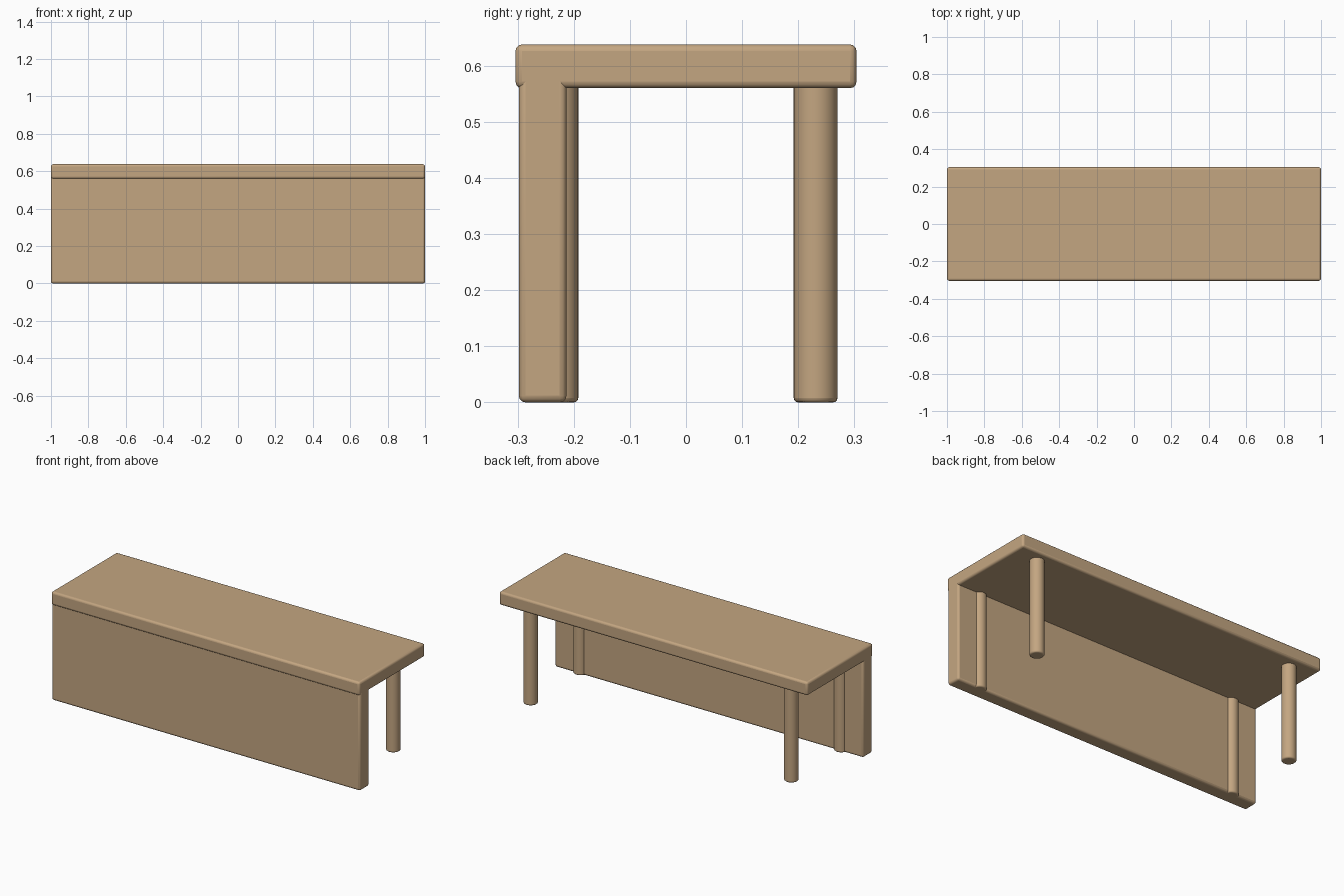
import bpy

if "Cube" in bpy.data.objects:
    bpy.data.objects.remove(bpy.data.objects["Cube"])

wood = bpy.data.materials.new("wood")
wood.diffuse_color = (0.55, 0.38, 0.22, 1)
wood.use_nodes = True
wood.node_tree.nodes["Principled BSDF"].inputs["Base Color"].default_value = wood.diffuse_color


def finish(obj, name, bevel):
    """Name, colour, round the edges and smooth."""
    obj.name = name
    obj.data.materials.append(wood)
    mod = obj.modifiers.new("rounded_edges", 'BEVEL')
    mod.width = bevel
    mod.segments = 3
    mod.limit_method = 'ANGLE'
    mod.angle_limit = 0.8
    bpy.ops.object.shade_smooth_by_angle()


def board(name, lo, hi, bevel=0.012):
    bpy.ops.mesh.primitive_cube_add(size=1, location=[(a + b) / 2 for a, b in zip(lo, hi)])
    obj = bpy.context.object
    obj.scale = [b - a for a, b in zip(lo, hi)]
    bpy.ops.object.transform_apply(location=False, rotation=False, scale=True)
    finish(obj, name, bevel)


# Table top
board("table_top", (-1, -0.304, 0.56), (1, 0.304, 0.638))

# Full-width front panel, let into the top
board("front_panel", (-1, -0.298, 0), (1, -0.213, 0.61))

# Round legs; the front pair is half sunk into the panel
for side, sx in (("left", -1), ("right", 1)):
    for end, sy in (("front", -1), ("back", 1)):
        bpy.ops.mesh.primitive_cylinder_add(vertices=32, radius=0.039, depth=0.59,
                                            location=(sx * 0.845, sy * 0.231, 0.295))
        finish(bpy.context.object, f"{end}_{side}_leg", 0.008)
